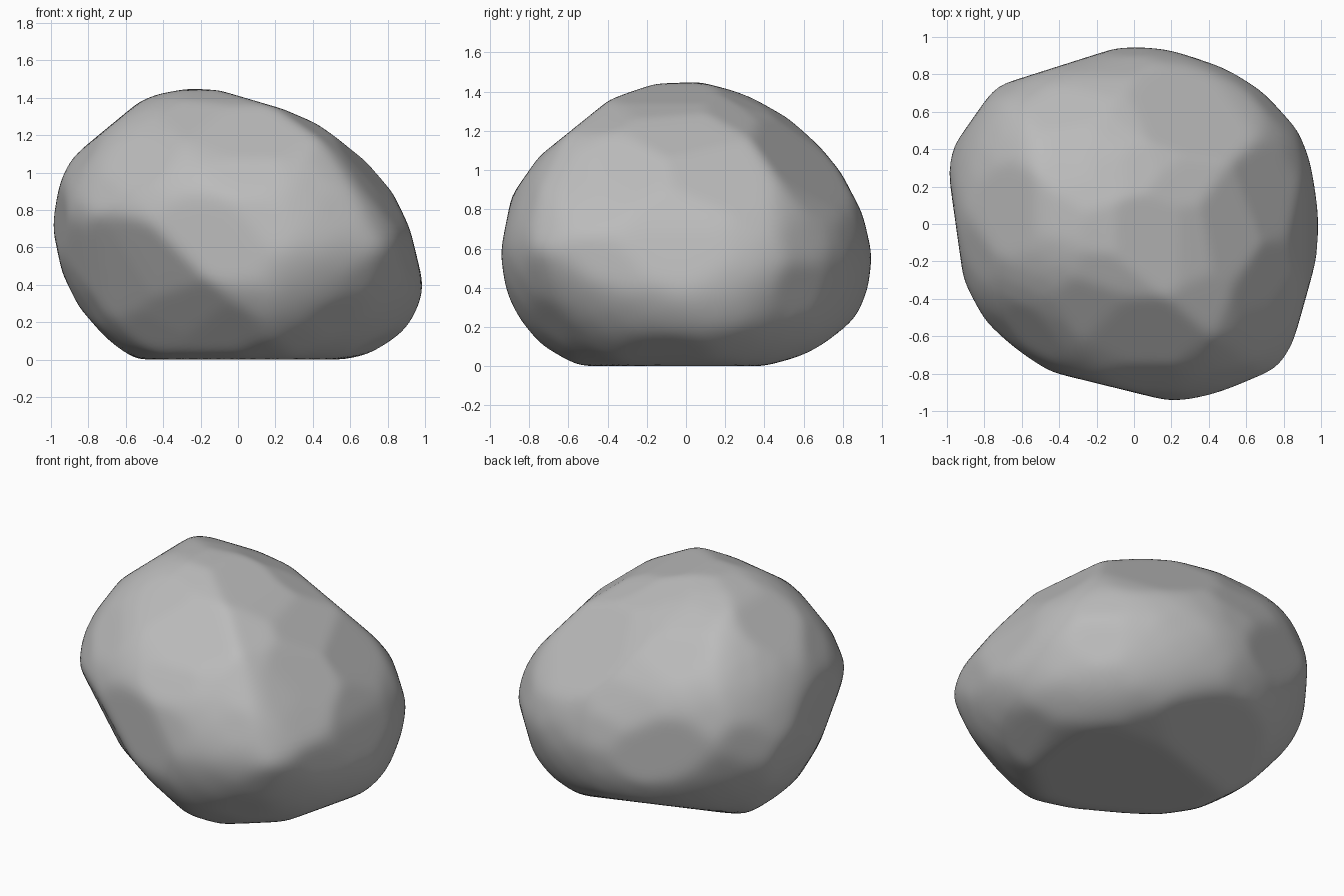
import bpy
import bmesh
from math import radians, sin, cos
from mathutils import Vector

default_cube = bpy.data.objects.get("Cube")
if default_cube:
    bpy.data.objects.remove(default_cube, do_unlink=True)

CENTRE = Vector((0, 0, 0.725))
profiles = []  # right axis, up axis and outline points of each profile
chips = []     # outward normal of each flat chip divided by its distance


def add_profile(azimuth, elevation, outline):
    """Keep a closed profile, in hundredths, and cut a chip along every edge."""
    a, e = radians(azimuth), radians(elevation)
    right = Vector((-sin(a), cos(a), 0))
    up = Vector((-sin(e) * cos(a), -sin(e) * sin(a), cos(e)))
    points = [Vector(p) / 100 for p in outline]
    profiles.append((right, up, points))
    for start, end in zip(points, points[1:] + points[:1]):
        edge = end - start
        normal = Vector((edge.y, -edge.x)).normalized()
        chips.append((right * normal.x + up * normal.y) / normal.dot(start))


# Front profile
add_profile(-90, 0, [
    (-57, -72), (-72, -59), (-85, -44), (-94, -26), (-100, 2), (-94, 28),
    (-87, 39), (-60, 63), (-43, 70), (-26, 73), (-10, 72), (24, 62),
    (45, 53), (65, 39), (83, 17), (92, -2), (100, -35), (98, -44),
    (91, -56), (82, -64), (70, -69), (57, -72)])

# Side profile
add_profile(0, 0, [
    (-63, -72), (-81, -56), (-91, -38), (-95, -15), (-89, 15), (-75, 35),
    (-39, 64), (-17, 72), (7, 73), (30, 67), (53, 54), (65, 44), (79, 27),
    (90, 6), (95, -15), (93, -32), (88, -45), (78, -56), (66, -65), (40, -72)])

# Plan profile
add_profile(-90, 90, [
    (-100, 33), (-98, 44), (-73, 74), (-10, 94), (5, 95), (20, 93), (50, 83),
    (75, 67), (87, 52), (94, 36), (100, -2), (99, -14), (85, -64), (78, -77),
    (65, -83), (37, -93), (20, -95), (-45, -79), (-60, -71), (-78, -55),
    (-91, -31)])

# Slanting profile across the front ridge
add_profile(-55, 25, [
    (-26, 83), (-6, 81), (31, 64), (81, 22), (92, 10), (101, -19), (99, -33),
    (89, -60), (80, -70), (28, -89), (-17, -91), (-31, -84), (-52, -65),
    (-70, -44), (-96, 6), (-94, 20), (-85, 37), (-70, 56)])

# Slanting profile across the back shoulder
add_profile(125, 25, [
    (8, 76), (29, 69), (60, 55), (69, 47), (87, 25), (95, 6), (95, -1),
    (80, -42), (67, -63), (47, -80), (34, -85), (-64, -73), (-78, -65),
    (-91, -49), (-101, -14), (-98, 1), (-89, 15), (-43, 58), (-21, 68)])

# Undercut profile
add_profile(55, -25, [
    (4, 68), (26, 67), (57, 61), (82, 49), (97, 32), (103, 19), (103, -26),
    (99, -36), (69, -66), (42, -79), (15, -84), (-33, -82), (-58, -77),
    (-73, -66), (-98, -40), (-109, -15), (-107, -6), (-86, 20), (-62, 44),
    (-23, 64)])

# Hard points that stay proud: the crest, the back corner and the foot
corners = [Vector(p) / 100 for p in [
    (-26, 0, 72), (42, -60, 47), (62, -74, 18), (78, -77, -12),
    (-73, 74, 0), (-57, 0, -72), (24, -63, -72)]]

# Rounding chips: reach is known along each profile and blends evenly between
bm = bmesh.new()
bmesh.ops.create_icosphere(bm, subdivisions=4, radius=1)
reach, free = {}, []
for vert in bm.verts:
    n = vert.co.normalized()
    known = []
    for right, up, points in profiles:
        if abs(n.dot(right.cross(up))) < 0.06:
            flat = Vector((n.dot(right), n.dot(up))).normalized()
            known.append(max(flat.dot(p) for p in points))
    reach[vert] = sum(known) / len(known) if known else 0.9
    if not known:
        free.append((vert, [e.other_vert(vert) for e in vert.link_edges]))
for step in range(150):
    for vert, near in free:
        reach[vert] = sum(reach[v] for v in near) / len(near)
for vert in bm.verts:
    n = vert.co.normalized()
    chips.append(n / max([reach[vert]] + [n.dot(c) for c in corners]))
bm.free()

# Boulder: a dense ball pressed back to the nearest chip in each direction
bm = bmesh.new()
bmesh.ops.create_icosphere(bm, subdivisions=6, radius=1)
for vert in bm.verts:
    ray = vert.co.normalized()
    vert.co = CENTRE + ray / max(map(ray.dot, chips))

# Wear the sharp ridges down a little
for step in range(4):
    bmesh.ops.smooth_vert(bm, verts=bm.verts, factor=0.5,
                          use_axis_x=True, use_axis_y=True, use_axis_z=True)

# Rest the flat underside on the ground
base = min(v.co.z for v in bm.verts)
bmesh.ops.translate(bm, verts=bm.verts, vec=(0, 0, -base))

mesh = bpy.data.meshes.new("boulder")
bm.to_mesh(mesh)
bm.free()
boulder = bpy.data.objects.new("boulder", mesh)
bpy.context.collection.objects.link(boulder)

# Plain grey stone
stone = bpy.data.materials.new("grey_stone")
stone.use_nodes = True
grey = (0.5, 0.5, 0.5, 1)
stone.diffuse_color = grey
stone.node_tree.nodes["Principled BSDF"].inputs["Base Color"].default_value = grey
mesh.materials.append(stone)

bpy.ops.object.select_all(action="DESELECT")
boulder.select_set(True)
bpy.context.view_layer.objects.active = boulder
bpy.ops.object.shade_smooth_by_angle(angle=radians(40))
